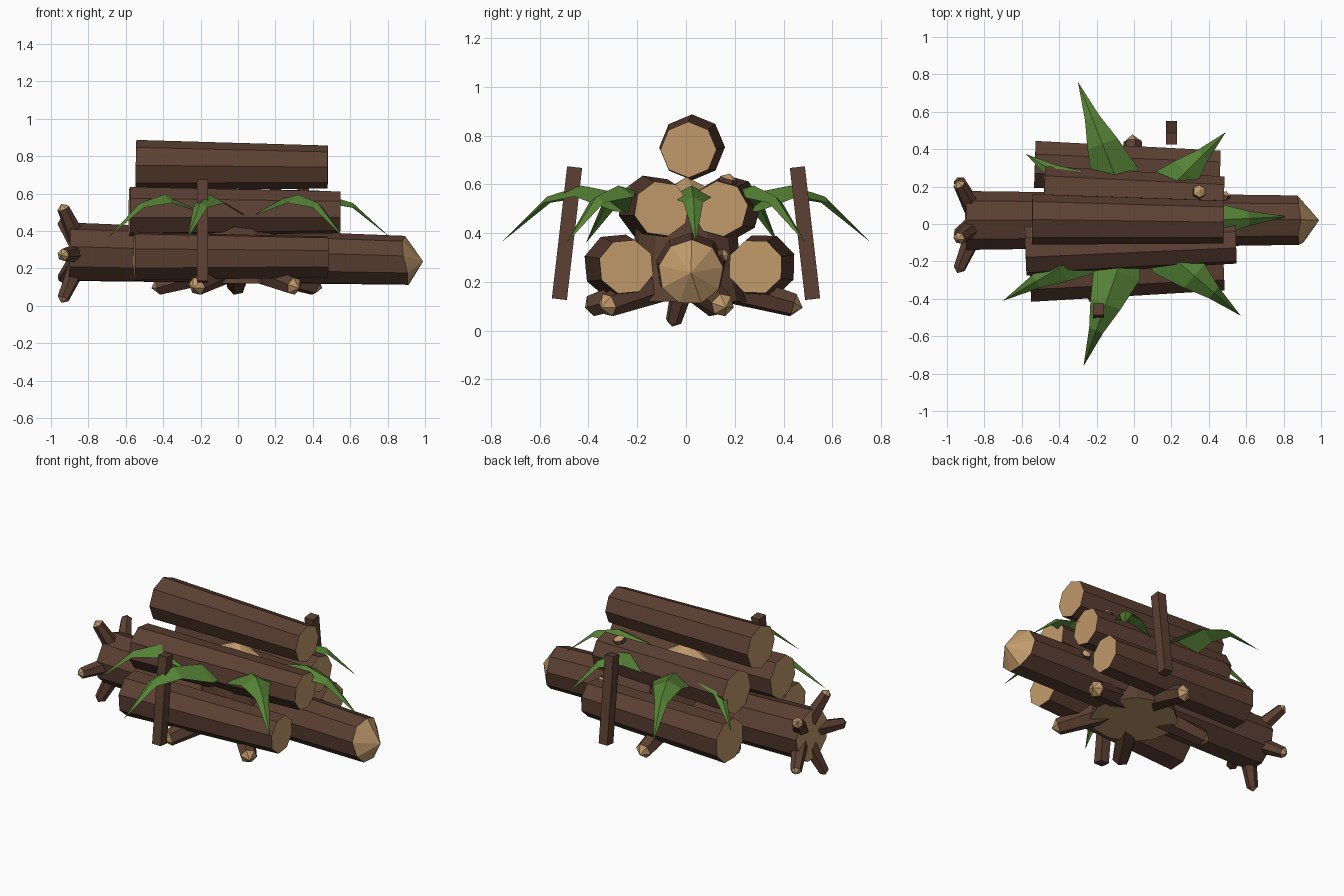
import bpy, bmesh, math, random
from mathutils import Vector, Matrix

if "Cube" in bpy.data.objects:
    bpy.data.objects.remove(bpy.data.objects["Cube"])

random.seed(4)


def material(name, rgb):
    m = bpy.data.materials.new(name)
    m.diffuse_color = (*rgb, 1)
    m.use_nodes = True
    m.node_tree.nodes["Principled BSDF"].inputs["Base Color"].default_value = m.diffuse_color
    return m


BARK = material("bark brown", (0.107, 0.051, 0.033))
WOOD = material("cut wood tan", (0.533, 0.323, 0.147))
LEAF = material("leaf green", (0.093, 0.223, 0.037))


def finish(name, bm, mats):
    bmesh.ops.recalc_face_normals(bm, faces=bm.faces)
    me = bpy.data.meshes.new(name)
    bm.to_mesh(me)
    bm.free()
    for m in mats:
        me.materials.append(m)
    ob = bpy.data.objects.new(name, me)
    bpy.context.collection.objects.link(ob)
    return ob


def limb(name, stations, sides=8, turn=0.0, tip=0.0, jag=0.0):
    """Faceted bark tube through (point, radius) stations with cut-wood ends.
    tip > 0 gives the far end a pointed, broken cap."""
    pts = [Vector(p) for p, r in stations]
    axis = (pts[-1] - pts[0]).normalized()
    side = axis.cross(Vector((0, 0, 1)))
    side = side.normalized() if side.length > 0.01 else Vector((1, 0, 0))
    up = side.cross(axis)
    bm = bmesh.new()
    rings = []
    for i, (p, (_, r)) in enumerate(zip(pts, stations)):
        ring = []
        for k in range(sides):
            a = turn + 2 * math.pi * k / sides
            v = p + side * r * math.cos(a) + up * r * math.sin(a)
            if jag and i == len(pts) - 1:
                v += axis * random.uniform(-jag, jag)
            ring.append(bm.verts.new(v))
        rings.append(ring)
    for a, b in zip(rings, rings[1:]):
        for k in range(sides):
            j = (k + 1) % sides
            bm.faces.new((a[k], a[j], b[j], b[k]))
    bm.faces.new(rings[0]).material_index = 1
    if tip:
        apex = bm.verts.new(pts[-1] + axis * tip)
        for k in range(sides):
            f = bm.faces.new((rings[-1][k], rings[-1][(k + 1) % sides], apex))
            f.material_index = 1
    else:
        bm.faces.new(rings[-1]).material_index = 1
    return finish(name, bm, (BARK, WOOD))


# Stacked logs: left end, right end (both tapering towards +x)
logs = {
    "bottom_log_front": ((-0.555, -0.287, 0.265), (0.48, -0.245, 0.262)),
    "bottom_log_back": ((-0.53, 0.318, 0.265), (0.46, 0.285, 0.262)),
    "middle_log_front": ((-0.58, -0.145, 0.505), (0.545, -0.100, 0.500)),
    "middle_log_back": ((-0.48, 0.175, 0.505), (0.48, 0.140, 0.500)),
    "top_log": ((-0.545, 0.025, 0.752), (0.48, 0.010, 0.742)),
}
for i, (name, (a, b)) in enumerate(logs.items()):
    limb(name, [(a, 0.135), (b, 0.115)], 8, 0.3 + 0.12 * i)

# Long fallen trunk with a broken point and root crown
limb("fallen_trunk", [((-0.9, 0.018, 0.285), 0.16), ((0.895, 0.02, 0.24), 0.134)],
     9, 0.2, tip=0.095, jag=0.025)
for i in range(5):
    a = math.radians(255 + 72 * i)
    d = Vector((0, math.cos(a), math.sin(a)))
    c = Vector((0, 0.015, 0.285))
    limb(f"crown_root_{i + 1}",
         [(c + d * 0.08 + Vector((-0.86, 0, 0)), 0.05),
          (c + d * 0.255 + Vector((-0.935, 0, 0)), 0.033)], 6, 0.3, tip=0.025)

# Upright stump in the middle of the pile, with spreading roots
limb("stump", [((0, 0, 0.12), 0.255), ((0, 0, 0.25), 0.225), ((0.0, 0.0, 0.52), 0.2)],
     12, 0.1, tip=0.11, jag=0.025)
for i, deg in enumerate((20, 91, 165, 240, 313)):
    a = math.radians(deg)
    d = Vector((math.cos(a), math.sin(a), 0))
    limb(f"stump_root_{i + 1}",
         [(d * 0.14 + Vector((0, 0, 0.19)), 0.072),
          (d * 0.44 + Vector((0, 0, 0.105)), 0.05)], 6, 0.2, tip=0.04)

# Short branch stubs
limb("log_branch_stub", [((0.33, 0.14, 0.5), 0.045), ((0.35, 0.175, 0.625), 0.035)], 6, tip=0.02)
limb("trunk_branch_stub", [((0.45, 0.06, 0.28), 0.04), ((0.49, 0.16, 0.31), 0.028)], 6, tip=0.015)

# Leaning square stakes on both sides
for name, x, s in (("front_stake", -0.19, -1), ("back_stake", 0.2, 1)):
    bm = bmesh.new()
    bmesh.ops.create_cube(bm, size=1)
    lean = math.atan2(0.063, 0.545)
    bmesh.ops.transform(bm, verts=bm.verts, matrix=
                        Matrix.Translation((x, s * 0.488, 0.4)) @
                        Matrix.Rotation(s * lean, 4, 'X') @
                        Matrix.Diagonal((0.06, 0.062, 0.545, 1)))
    finish(name, bm, (BARK,))

# Drooping folded leaves: radius, ridge height, half width, edge drop
profile = ((0.06, 0.49, 0.04, 0.02), (0.27, 0.56, 0.13, 0.07),
           (0.46, 0.595, 0.085, 0.045), (0.61, 0.55, 0.04, 0.025))
tips = ((-0.30, 0.76), (0.49, 0.49), (0.82, 0.04), (0.57, -0.49),
        (-0.27, -0.76), (-0.70, -0.41), (-0.58, 0.375))
for i, (tx, ty) in enumerate(tips):
    reach = Vector((tx, ty, 0))
    d = reach.normalized()
    side = Vector((-d.y, d.x, 0))
    k = reach.length / 0.815
    bm = bmesh.new()
    rows = []
    for r, z, w, drop in profile:
        p = d * r * k + Vector((0, 0, z))
        low = Vector((0, 0, -drop))
        rows.append([bm.verts.new(q) for q in
                     (p - side * w + low, p, p + side * w + low)])
    for a, b in zip(rows, rows[1:]):
        for j in (0, 1):
            bm.faces.new((a[j], a[j + 1], b[j + 1], b[j]))
    point = bm.verts.new(reach + Vector((0, 0, 0.36)))
    for j in (0, 1):
        bm.faces.new((rows[-1][j], rows[-1][j + 1], point))
    finish(f"leaf_{i + 1}", bm, (LEAF,))
